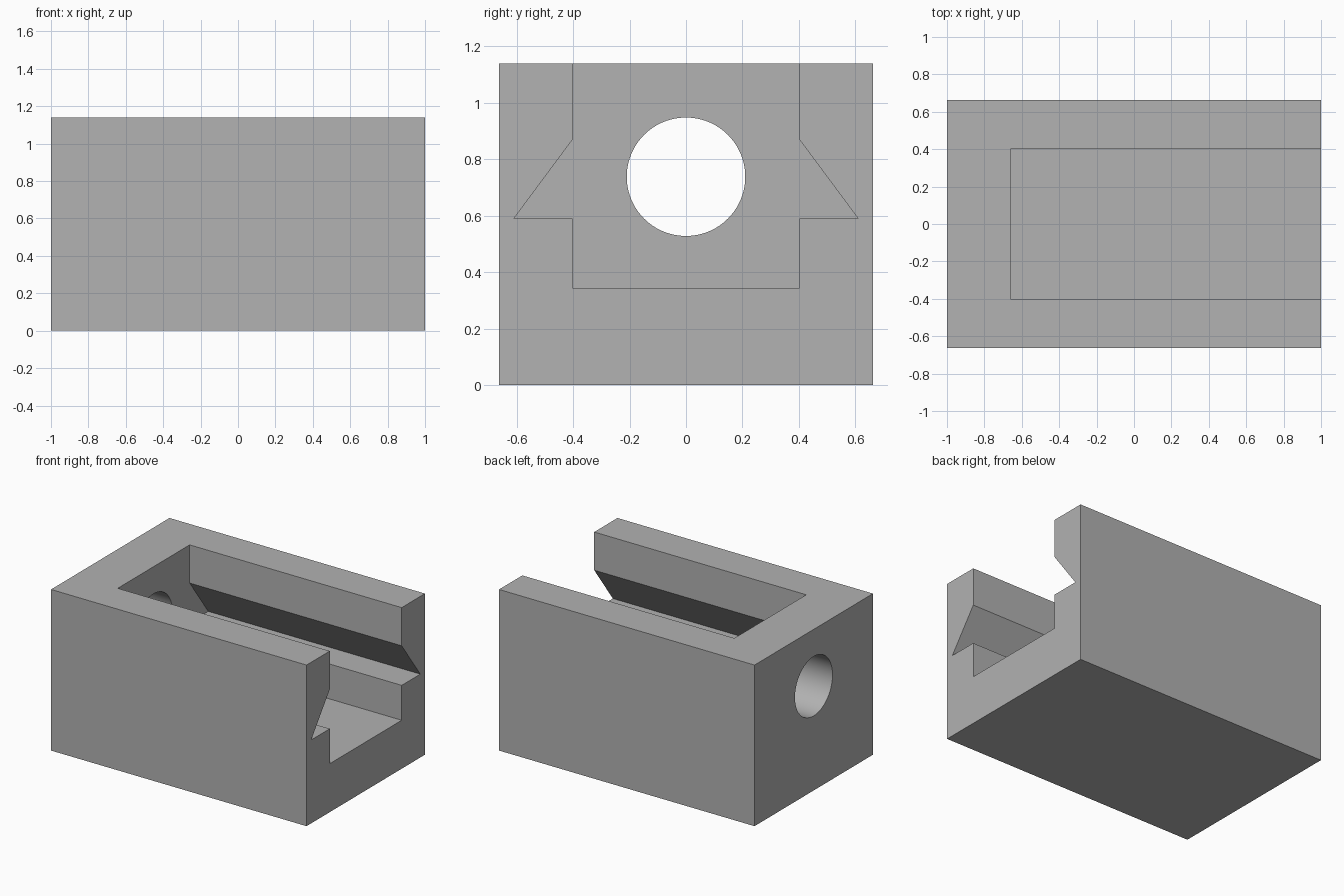
import bpy
import bmesh
import math
from mathutils import Vector

default = bpy.data.objects.get("Cube")
if default:
    bpy.data.objects.remove(default, do_unlink=True)

HALF_LENGTH, HALF_WIDTH, HEIGHT = 1.0, 0.662, 1.14
SLOT_END = -0.66
HOLE_HEIGHT, HOLE_RADIUS = 0.738, 0.21

grey = bpy.data.materials.new("plain grey")
grey.use_nodes = True
colour = (0.445, 0.445, 0.445, 1)
grey.diffuse_color = colour
grey.node_tree.nodes["Principled BSDF"].inputs["Base Color"].default_value = colour


def extrude_along_x(name, profile, x_start, x_end):
    """Solid made by sweeping a closed (y, z) profile along x."""
    bm = bmesh.new()
    face = bm.faces.new([bm.verts.new((x_start, y, z)) for y, z in profile])
    swept = bmesh.ops.extrude_face_region(bm, geom=[face])["geom"]
    moved = [v for v in swept if isinstance(v, bmesh.types.BMVert)]
    bmesh.ops.translate(bm, verts=moved, vec=Vector((x_end - x_start, 0, 0)))
    bmesh.ops.recalc_face_normals(bm, faces=bm.faces)
    mesh = bpy.data.meshes.new(name)
    bm.to_mesh(mesh)
    bm.free()
    mesh.materials.append(grey)
    obj = bpy.data.objects.new(name, mesh)
    bpy.context.collection.objects.link(obj)
    return obj


def cut(target, cutter):
    """Subtract the cutter from the target and discard it."""
    cutter.hide_render = True
    bpy.context.view_layer.objects.active = target
    mod = target.modifiers.new("cut", "BOOLEAN")
    mod.operation = "DIFFERENCE"
    mod.solver = "EXACT"
    mod.object = cutter
    bpy.ops.object.modifier_apply(modifier=mod.name)
    bpy.data.objects.remove(cutter, do_unlink=True)


# Solid block
outline = [(-HALF_WIDTH, 0), (HALF_WIDTH, 0), (HALF_WIDTH, HEIGHT), (-HALF_WIDTH, HEIGHT)]
block = extrude_along_x("slotted_block", outline, -HALF_LENGTH, HALF_LENGTH)

# Dovetail slot, open at the top and at one end
half_slot = [(0.402, 0.343), (0.402, 0.59), (0.61, 0.59), (0.402, 0.87), (0.402, HEIGHT + 0.1)]
slot = half_slot + [(-y, z) for y, z in reversed(half_slot)]
cut(block, extrude_along_x("slot_cutter", slot, SLOT_END, HALF_LENGTH + 0.1))

# Round hole through the end wall
SIDES = 96
angles = [math.tau * i / SIDES for i in range(SIDES)]
circle = [(HOLE_RADIUS * math.cos(a), HOLE_HEIGHT + HOLE_RADIUS * math.sin(a)) for a in angles]
cut(block, extrude_along_x("hole_cutter", circle, -HALF_LENGTH - 0.1, SLOT_END + 0.1))

# Smooth hole wall, crisp block edges
bpy.ops.object.select_all(action="DESELECT")
block.select_set(True)
bpy.context.view_layer.objects.active = block
bpy.ops.object.shade_smooth_by_angle(angle=math.radians(30))
